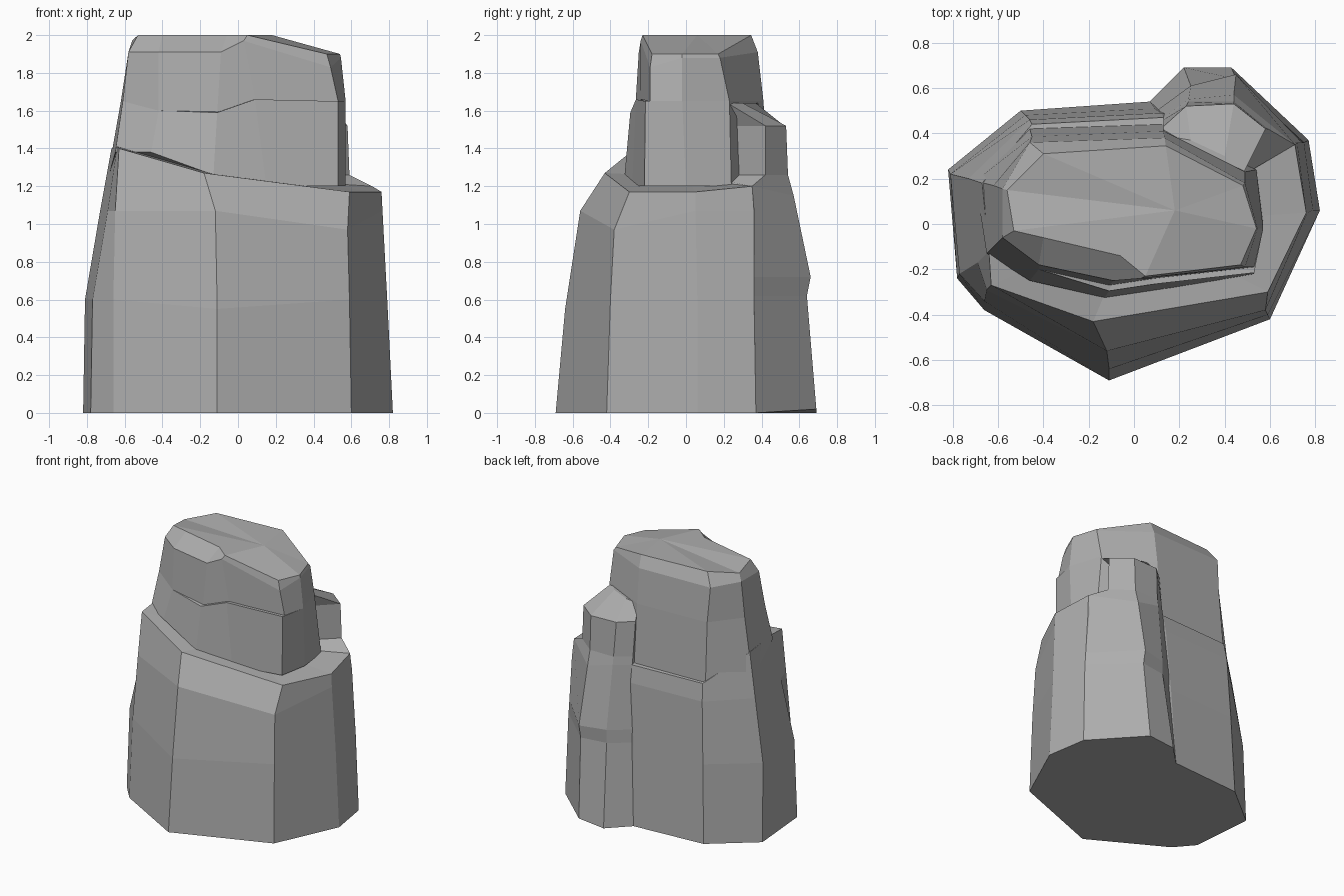
import bpy
import bmesh

default_cube = bpy.data.objects.get("Cube")
if default_cube:
    bpy.data.objects.remove(default_cube, do_unlink=True)

STONE = (0.42, 0.42, 0.42, 1.0)
stone = bpy.data.materials.new("stone grey")
stone.use_nodes = True
stone.diffuse_color = STONE
stone.node_tree.nodes["Principled BSDF"].inputs["Base Color"].default_value = STONE


def level(z, *points):
    """Ring of (x, y) points at one height; a third value overrides the height."""
    return [tuple(p) if len(p) == 3 else (p[0], p[1], z) for p in points]


def loft(name, rings, peak=None):
    """Bridge rings of equal length into a flat-faced solid, with a fan on top."""
    bm = bmesh.new()
    loops = [[bm.verts.new(p) for p in ring] for ring in rings]
    count = len(loops[0])
    for low, high in zip(loops, loops[1:]):
        for i in range(count):
            j = (i + 1) % count
            bm.faces.new((low[i], low[j], high[j], high[i]))
    bm.faces.new(loops[0])
    if peak:
        tip = bm.verts.new(peak)
        for i in range(count):
            bm.faces.new((loops[-1][i], loops[-1][(i + 1) % count], tip))
    else:
        bm.faces.new(loops[-1])
    bmesh.ops.recalc_face_normals(bm, faces=bm.faces)
    mesh = bpy.data.meshes.new(name)
    bm.to_mesh(mesh)
    bm.free()
    mesh.materials.append(stone)
    part = bpy.data.objects.new(name, mesh)
    bpy.context.collection.objects.link(part)
    return part


# Wide base: ground outline, waist, shoulder edge and ledge edge
ground = level(0, (-.82, .24), (-.5, .5), (.07, .54), (.77, .37), (.82, .06),
               (.6, -.42), (-.11, -.69), (-.66, -.38), (-.78, -.24))
waist = level(.6, (-.81, .22), (-.48, .48), (.09, .51), (.75, .36), (.79, .06),
              (.59, -.4), (-.11, -.64, .55), (-.66, -.34), (-.77, -.22))
shoulder = level(1.07, (-.73, .2), (-.46, .46), (.12, .49), (.72, .36), (.765, .05),
                 (.58, -.38, .97), (-.12, -.56), (-.65, -.29), (-.69, -.17))
ledge = level(1.2, (-.67, .18, 1.4), (-.45, .44), (.13, .47), (.71, .35), (.76, .05, 1.17),
              (.59, -.3, 1.17), (-.18, -.43, 1.27), (-.63, -.27, 1.4), (-.64, -.12, 1.41))
loft("base", [ground, waist, shoulder, ledge], peak=(0, 0, 1.25))

# Middle tier, standing on the ledge
foot = level(1.2, (-.7, .19), (-.46, .42), (.13, .44), (.54, .24), (.57, 0),
             (.53, -.22), (.15, -.285), (-.13, -.325, 1.26), (-.46, -.25, 1.38), (-.65, -.13, 1.38))
shelf = level(1.65, (-.62, .17), (-.45, .385), (.13, .41), (.49, .23), (.57, -.02),
              (.53, -.215), (.09, -.265, 1.66), (-.11, -.295, 1.59), (-.42, -.2, 1.6), (-.61, -.09))
loft("middle_tier", [foot, shelf], peak=(0, 0, 1.64))

# Crown, set back slightly along the front to leave a thin shelf
crown_foot = [(x, y + .025 if y < -.2 else y, z) for x, y, z in shelf]
brow = level(1.91, (-.58, .155), (-.46, .36), (.135, .38), (.49, .18, 1.88), (.545, -.02, 1.88),
             (.49, -.19, 1.83), (.03, -.24, 1.97), (-.09, -.25), (-.42, -.18), (-.58, -.06))
rim = level(2, (-.56, .15, 1.97), (-.4, .31), (.14, .345), (.48, .17, 1.9), (.54, -.02, 1.9),
            (.47, -.18, 1.9), (.05, -.23), (-.06, -.14), (-.4, -.06), (-.53, -.03))
loft("crown", [crown_foot, brow, rim], peak=(.18, .06, 2))

# Buttress against the back, with a sloping top
core = (.2, .05)
loft("back_buttress", [
    level(0, (.07, .54), (.22, .69), (.43, .69, .02), (.77, .37), core),
    level(.62, (.1, .5), (.25, .61), (.45, .64), (.75, .36), core),
    level(.72, (.1, .5), (.25, .61), (.45, .66), (.74, .36), core),
    level(1.2, (.13, .47), (.24, .55), (.44, .57, 1.15), (.71, .35), core),
    level(1.26, (.13, .46), (.24, .54), (.44, .54), (.59, .42), core),
    level(1.52, (.13, .43), (.23, .52), (.44, .53), (.58, .42), core),
    level(1.64, (.13, .39), (.25, .37), (.4, .3), (.48, .22), core),
])
